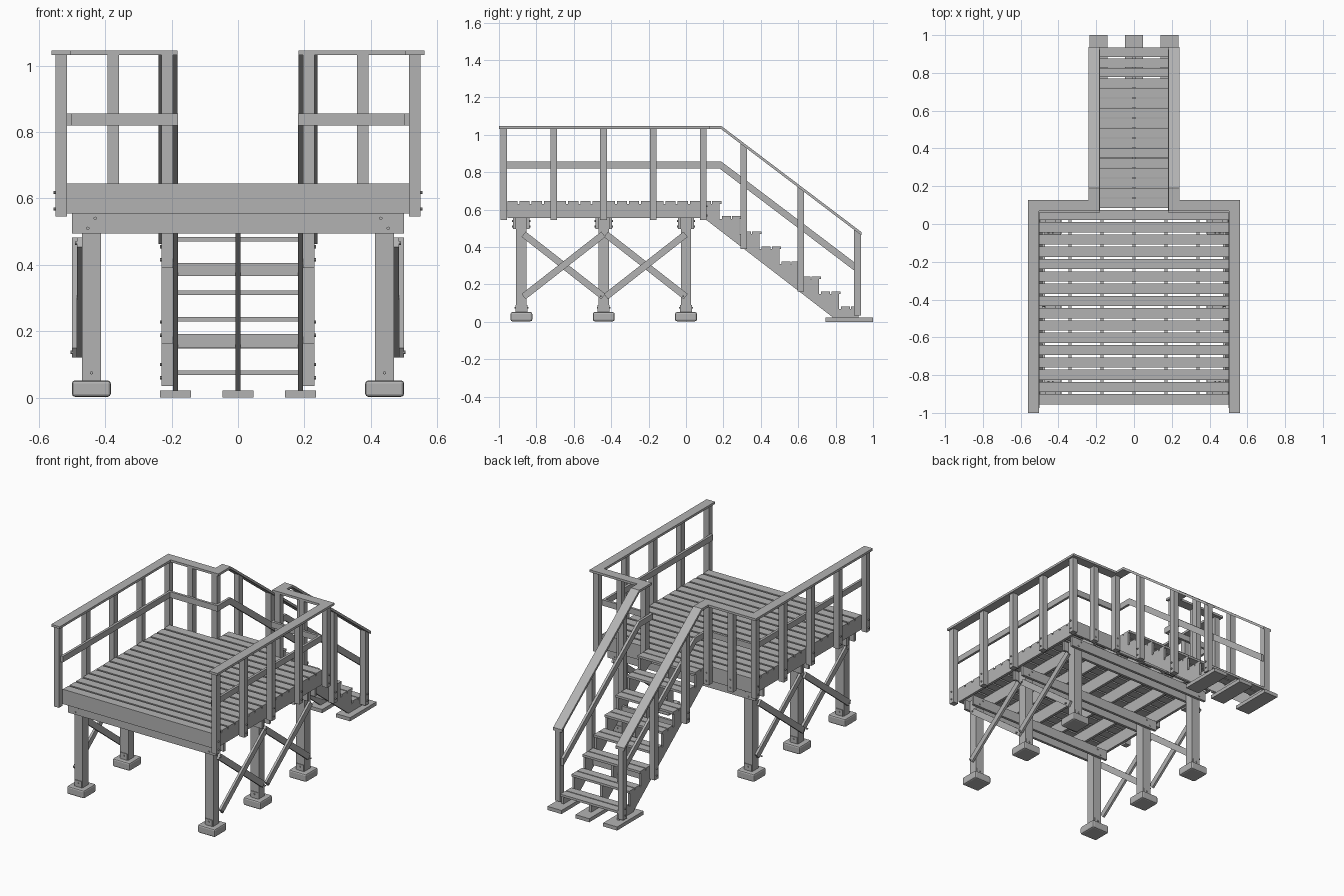
import bpy, bmesh, math
from mathutils import Vector, Matrix

if "Cube" in bpy.data.objects:
    bpy.data.objects.remove(bpy.data.objects["Cube"])

GREY = bpy.data.materials.new("weathered_grey")
GREY.diffuse_color = (0.45, 0.45, 0.45, 1)
GREY.use_nodes = True
GREY.node_tree.nodes["Principled BSDF"].inputs["Base Color"].default_value = GREY.diffuse_color


def finish(name, bm):
    bmesh.ops.recalc_face_normals(bm, faces=bm.faces)
    me = bpy.data.meshes.new(name)
    bm.to_mesh(me)
    bm.free()
    me.materials.append(GREY)
    ob = bpy.data.objects.new(name, me)
    bpy.context.collection.objects.link(ob)
    return ob


def add_box(bm, x0, x1, y0, y1, z0, z1):
    m = Matrix.Translation(((x0 + x1) / 2, (y0 + y1) / 2, (z0 + z1) / 2))
    bmesh.ops.create_cube(bm, size=1, matrix=m @ Matrix.Diagonal((x1 - x0, y1 - y0, z1 - z0, 1)))


def boxes(name, items):
    bm = bmesh.new()
    for b in items:
        add_box(bm, *b)
    return finish(name, bm)


def mirrored(items):
    return list(items) + [(-b[1], -b[0], *b[2:]) for b in items]


def prisms(name, profiles):
    """Extrude side profiles (list of y,z) from x0 to x1."""
    bm = bmesh.new()
    for pts, x0, x1 in profiles:
        f = bm.faces.new([bm.verts.new((x0, y, z)) for y, z in pts])
        new = bmesh.ops.extrude_face_region(bm, geom=[f])["geom"]
        bmesh.ops.translate(bm, verts=[v for v in new if isinstance(v, bmesh.types.BMVert)],
                            vec=(x1 - x0, 0, 0))
    return finish(name, bm)


def both_sides(profiles):
    return profiles + [(p, -b, -a) for p, a, b in profiles]


def bar(y0, z0, y1, z1, w):
    """Sloping board outline of width w around a centre line."""
    d = Vector((y1 - y0, z1 - z0)).normalized() * w / 2
    return [(y0 - d.y, z0 + d.x), (y1 - d.y, z1 + d.x), (y1 + d.y, z1 - d.x), (y0 + d.y, z0 - d.x)]


DECK_F, DECK_B, DECK_TOP, BOARD = -0.955, 0.075, 0.645, 0.014
W = 0.515
UNDER = DECK_TOP - BOARD

# Deck boards
pitch = (DECK_B - DECK_F + 0.011) / 16
boxes("deck_boards", [(-W, W, DECK_F + i * pitch, DECK_F + (i + 1) * pitch - 0.011, UNDER, DECK_TOP)
                      for i in range(16)])

# Joists and rim frame
boxes("joists", [(x - 0.008, x + 0.008, DECK_F + 0.015, DECK_B - 0.015, 0.555, UNDER)
                 for x in [-0.507 + 0.169 * i for i in range(7)]])
boxes("rim_boards", [(-W, W, DECK_F, DECK_F + 0.015, 0.555, UNDER),
                     (-W, W, DECK_B - 0.015, DECK_B, 0.555, UNDER)])

# Support posts, paired beams, footings
ROWS = (-0.88, -0.44, 0.0)
boxes("support_posts", mirrored([(0.413, 0.469, y - 0.028, y + 0.028, 0.045, 0.555) for y in ROWS]))
boxes("beams", [(-0.5, 0.5, y + s * 0.036 - 0.008, y + s * 0.036 + 0.008, 0.495, 0.555)
                for y in ROWS for s in (-1, 1)])
boxes("post_brackets", mirrored([(0.418, 0.464, y + s * 0.03 - 0.002, y + s * 0.03 + 0.002, 0.048, 0.09)
                                 for y in ROWS for s in (-1, 1)]))
feet = boxes("footings", mirrored([(0.383, 0.5, y - 0.058, y + 0.058, 0.003, 0.052) for y in ROWS]))
bev = feet.modifiers.new("bevel", "BEVEL")
bev.width = 0.009
bev.segments = 2

# Cross braces, one layer inside the other
braces = []
for a, b in zip(ROWS, ROWS[1:]):
    braces.append((bar(a + 0.012, 0.468, b - 0.002, 0.135, 0.036), 0.47, 0.484))
    braces.append((bar(a + 0.012, 0.135, b - 0.002, 0.468, 0.036), 0.485, 0.499))
prisms("cross_braces", both_sides(braces))

# Railing posts
SIDE_Y = (-0.974, -0.706, -0.441, -0.175, 0.092)
P = 0.0175
posts = [(0.515, 0.55, y - P, y + P, 0.545, 1.033) for y in SIDE_Y]
posts += [(x - P, x + P, 0.0745, 0.1095, 0.545, 1.033) for x in (0.376, 0.213)]
boxes("railing_posts", mirrored(posts))

# Railing caps and middle rails
CAP0, CAP1 = 1.032, 1.046
boxes("railing_caps", mirrored([(0.504, 0.561, -1.0, 0.128, CAP0, CAP1),
                                (0.24, 0.504, 0.07, 0.128, CAP0, CAP1)]))
boxes("middle_rails", mirrored([(0.5, 0.515, -0.975, 0.075, 0.82, 0.856),
                                (0.18, 0.5, 0.06, 0.075, 0.82, 0.856)]))

# Stair rails: short level part, then parallel to the flight
RUN, RISE = 0.1062, 0.0804
SLOPE = RISE / RUN


def bent(y0, top, yb, y1, h):
    e = top - SLOPE * (y1 - yb)
    return [(y0, top), (yb, top), (y1, e), (y1, e - h * 1.25), (yb - 0.3 * h, top - h), (y0, top - h)]


prisms("stair_caps", both_sides([(bent(0.07, CAP1, 0.19, 0.938, 0.014), 0.182, 0.24)]))
prisms("stair_middle_rails", both_sides([(bent(0.075, 0.856, 0.19, 0.925, 0.036), 0.18, 0.195)]))


def slanted_post(y0, y1, z0):
    z = lambda y: CAP1 - 0.015 - SLOPE * (y - 0.19)
    return [(y0, z0), (y1, z0), (y1, z(y1)), (y0, z(y0))]


STAIR_POSTS = ((0.308, 0.39), (0.613, 0.163), (0.917, 0.035))
prisms("stair_posts", both_sides([(slanted_post(y - P, y + P, z), 0.195, 0.23)
                                  for y, z in STAIR_POSTS]))

# Stair stringers with a sawtooth top
saw = [(0.095, 0.555), (DECK_B, 0.555), (DECK_B, UNDER)]
for i in range(8):
    y = 0.18 + i * RUN
    saw.append((y, UNDER - i * RISE))
    saw.append((y, UNDER - (i + 1) * RISE if i < 7 else 0.02))
saw.append((0.79, 0.02))
prisms("stair_stringers", both_sides([(saw, 0.18, 0.195)]) + [(saw, -0.0075, 0.0075)])

# Treads: two boards per step
treads = []
for i in range(8):
    y, z = 0.19 + i * RUN, DECK_TOP - i * RISE
    treads.append((-0.195, 0.195, y - 0.05, y, z - BOARD, z))
    treads.append((-0.195, 0.195, y - RUN + 0.002, y - 0.056, z - BOARD, z))
boxes("stair_treads", treads)

# Blocking between stringers, ground pads
boxes("stair_blocking", [(-0.18, 0.18, 0.345, 0.36, 0.366, 0.405),
                         (-0.18, 0.18, 0.625, 0.64, 0.152, 0.192)])
boxes("stair_pads", [(x - 0.047, x + 0.047, 0.745, 1.0, 0.0, 0.022) for x in (-0.188, 0, 0.188)])

# Bolt heads
bm = bmesh.new()


def bolt(x, y, z, axis):
    rot = Matrix.Rotation(math.pi / 2, 4, "Y" if axis == "x" else "X")
    bmesh.ops.create_cone(bm, cap_ends=True, segments=8, radius1=0.005, radius2=0.005, depth=0.008,
                          matrix=Matrix.Translation((x, y, z)) @ rot)


for s in (-1, 1):
    for y in SIDE_Y:
        for z in (0.568, 0.618):
            bolt(s * 0.551, y, z, "x")
    for x in (0.376, 0.213):
        for z in (0.568, 0.618):
            bolt(s * x, 0.111, z, "y")
    for y, z in STAIR_POSTS:
        for dz in (0.025, 0.065):
            bolt(s * 0.231, y, z + dz, "x")
    for y in ROWS:
        for t in (-1, 1):
            bolt(s * 0.43, y + t * 0.045, 0.54, "y")
            bolt(s * 0.452, y + t * 0.045, 0.51, "y")
            bolt(s * 0.441, y + t * 0.033, 0.075, "y")
    for a, b in zip(ROWS, ROWS[1:]):
        for y in (a + 0.015, b - 0.015):
            bolt(s * 0.5, y, 0.137, "x")
            bolt(s * 0.486, y, 0.465, "x")
finish("bolts", bm)
